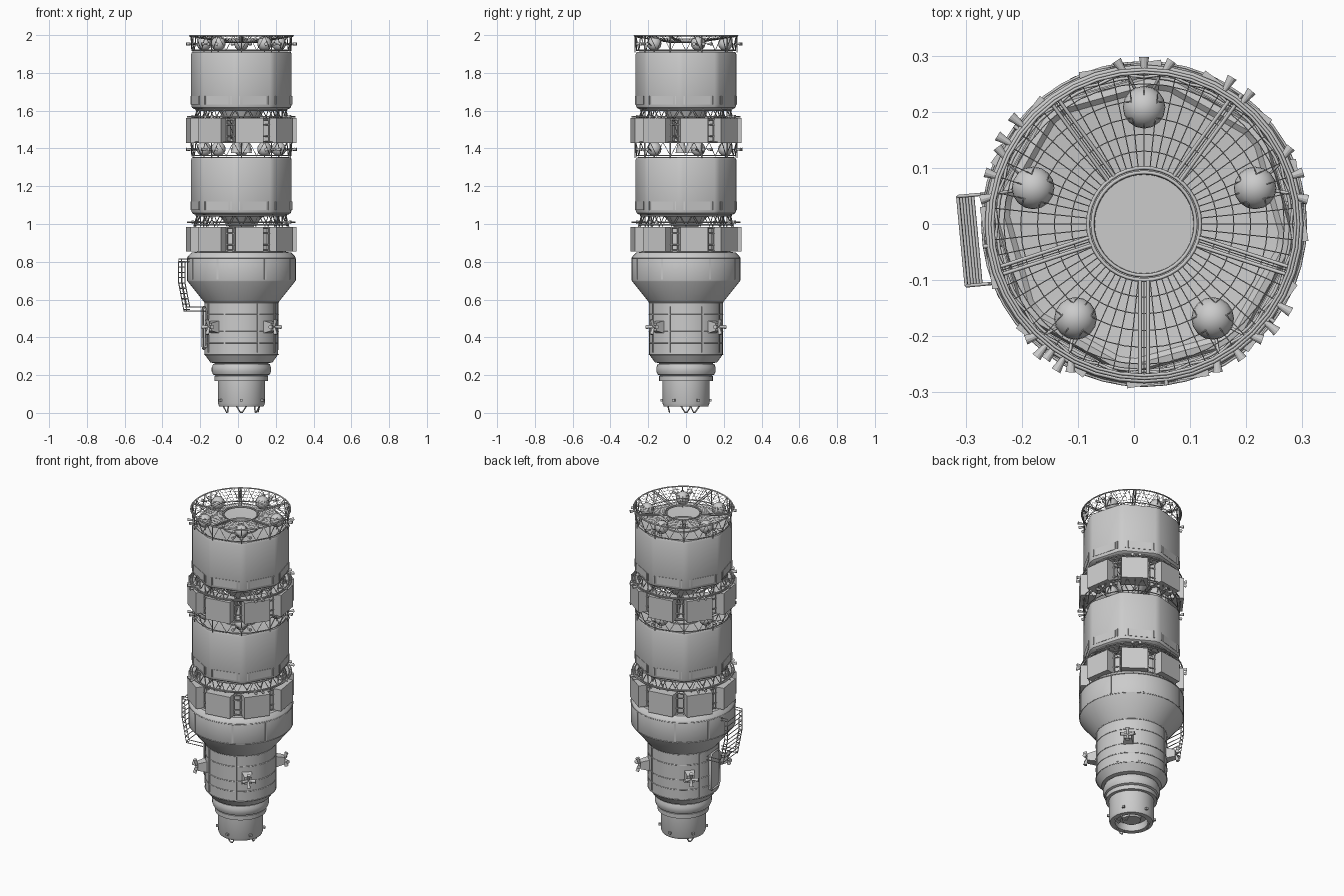
import bpy, bmesh, math
from mathutils import Vector, Matrix

if "Cube" in bpy.data.objects:
    bpy.data.objects.remove(bpy.data.objects["Cube"])

CX = 0.018  # body axis is offset a little because of the ladder


def pol(r, deg, z):
    a = math.radians(deg)
    return Vector((CX + r * math.cos(a), r * math.sin(a), z))


def finish(name, bm, smooth=True):
    bmesh.ops.recalc_face_normals(bm, faces=bm.faces)
    me = bpy.data.meshes.new(name)
    bm.to_mesh(me)
    bm.free()
    ob = bpy.data.objects.new(name, me)
    bpy.context.collection.objects.link(ob)
    if smooth:
        bpy.ops.object.select_all(action='DESELECT')
        ob.select_set(True)
        bpy.context.view_layer.objects.active = ob
        bpy.ops.object.shade_smooth_by_angle(angle=math.radians(28))
    return ob


def lathe(name, profile, angles=None, smooth=True):
    """Stack rings of (radius, z) around the body axis, with both ends capped."""
    angles = angles or [i * 7.5 for i in range(48)]
    bm = bmesh.new()
    rings = [[bm.verts.new(pol(r, a, z)) for a in angles] for r, z in profile]
    n = len(angles)
    for lo, hi in zip(rings, rings[1:]):
        for i in range(n):
            bm.faces.new((lo[i], lo[(i + 1) % n], hi[(i + 1) % n], hi[i]))
    bm.faces.new(rings[0])
    bm.faces.new(rings[-1])
    return finish(name, bm, smooth)


def boxes(name, items):
    """Boxes at (radius, angle, z, (radial, tangential, height))."""
    bm = bmesh.new()
    for r, a, z, size in items:
        m = (Matrix.Translation(pol(r, a, z)) @ Matrix.Rotation(math.radians(a), 4, 'Z')
             @ Matrix.Diagonal((*size, 1)))
        bmesh.ops.create_cube(bm, size=1, matrix=m)
    return finish(name, bm, False)


def cones(name, items):
    """Nozzles at (start, direction, start radius, end radius, length)."""
    bm = bmesh.new()
    for p, d, r1, r2, ln in items:
        d = Vector(d).normalized()
        m = Matrix.Translation(p + d * ln / 2) @ d.to_track_quat('Z', 'Y').to_matrix().to_4x4()
        bmesh.ops.create_cone(bm, cap_ends=True, segments=12, radius1=r1, radius2=r2, depth=ln, matrix=m)
    return finish(name, bm)


def wires(name, paths, rad):
    """Bars along (points, closed) paths."""
    cu = bpy.data.curves.new(name, 'CURVE')
    cu.dimensions = '3D'
    cu.bevel_depth = rad
    cu.bevel_resolution = 0
    cu.use_fill_caps = True
    for pts, closed in paths:
        sp = cu.splines.new('POLY')
        sp.points.add(len(pts) - 1)
        for q, p in zip(sp.points, pts):
            q.co = (*p, 1)
        sp.use_cyclic_u = closed
    ob = bpy.data.objects.new(name, cu)
    bpy.context.collection.objects.link(ob)
    return ob


def ring(r, z, n=40):
    return ([pol(r, i * 360 / n, z) for i in range(n)], True)


def zigzag(r0, z0, r1, z1, n, start=0):
    step = 360 / n
    pts = []
    for i in range(n):
        pts += [pol(r0, start + i * step, z0), pol(r1, start + (i + 0.5) * step, z1)]
    return (pts, True)


# docking collar, crew cabin and shoulder
lathe("docking_collar", [(.085, .075), (.09, .035), (.118, .035), (.124, .05), (.124, .17), (.142, .17),
                         (.142, .195), (.13, .2)])
lathe("docking_hub", [(.05, .05), (.055, .08)])
lathe("collar_ring", [(.13, .195), (.15, .203), (.157, .22), (.157, .24), (.15, .258), (.13, .264)])
lathe("crew_cabin", [(.14, .262), (.165, .268), (.195, .31), (.196, .585), (.2, .59), (.284, .695), (.288, .705),
                     (.288, .815), (.283, .83), (.262, .85), (.2, .852)])
wires("cabin_seams", [ring(r, z, 48) for r, z in
                      ((.196, .31), (.196, .37), (.196, .43), (.196, .52), (.196, .585), (.286, .70), (.288, .82))], .0025)
boxes("cabin_ribs", [(.196, -90 + s * 30 + k * 90, .45, (.006, .012, .26)) for k in range(4) for s in (-.9, .9)]
      + [(.288, -90 + s * 26 + k * 90, .76, (.005, .012, .11)) for k in range(4) for s in (-1, 1)])
boxes("collar_latches", [(.126, 30 + 60 * k, .067, (.02, .014, .012)) for k in range(6)])

# guide petals under the docking collar
petals = []
for a in (-90, 30, 150, 0):
    petals.append(([pol(.1, a - 16, .038), pol(.088, a - 4, .004), pol(.088, a + 4, .004), pol(.1, a + 16, .038)], False))
wires("guide_petals", petals, .004)

# four thruster pods on the cabin
pods = bmesh.new()
nozzles = []
for a in (45, 135, 225, 315):
    m = Matrix.Translation(pol(.208, a, .455)) @ Matrix.Rotation(math.radians(a), 4, 'Z')
    v = bmesh.ops.create_cube(pods, size=1, matrix=m @ Matrix.Diagonal((.07, .06, .075, 1)))['verts']
    for p in v:  # taper the outer side into a wedge
        loc = m.inverted() @ p.co
        if loc.x > 0:
            p.co = m @ Vector((loc.x, loc.y * .7, loc.z * .55))
    q = pol(.243, a, .455)
    out = pol(1, a, 0) - pol(0, a, 0)
    side = Vector((-out.y, out.x, 0))
    for d in (side, -side, Vector((0, 0, 1)), Vector((0, 0, -1))):
        nozzles.append((q, d + out * .35, .005, .011, .042))
finish("thruster_pods", pods, False)
cones("pod_nozzles", nozzles)

# ladder and hatch on the left side
A = 185.4


def side_pt(r, t, z):
    return pol(r, A, z) + Vector((math.sin(math.radians(A)), -math.cos(math.radians(A)), 0)) * t


rails = []
outer = [(.285, .815), (.326, .815), (.326, .69), (.298, .54), (.195, .54)]
inner = [(.285, .80), (.308, .80), (.308, .69), (.282, .56), (.195, .56)]
for t in (-.08, .08):
    for path in (outer, inner):
        rails.append(([side_pt(r, t, z) for r, z in path], False))
for i in range(10):
    z = .80 - i * .028
    r = .326 if z > .69 else .326 - (.69 - z) * .187
    rails.append(([side_pt(r, -.08, z), side_pt(r, .08, z)], False))
    for t in (-.08, .08):
        rails.append(([side_pt(r, t, z), side_pt(r - .018, t, z)], False))
wires("ladder", rails, .003)
boxes("hatch", [(.192, A, .45, (.016, .1, .21))])
wires("hatch_frame", [([side_pt(.2, t, z) for t, z in ((-.05, .36), (-.035, .34), (.035, .34), (.05, .36), (.05, .54),
                       (.035, .56), (-.035, .56), (-.05, .54))], True)], .007)

# equipment bays: eight boxes around each stage
BOX = [-81.3 + 45 * k for k in range(8)]
lathe("lower_bay_core", [(.235, .845), (.235, .975), (.2, .985)])
for label, zc in (("lower", .92), ("upper", 1.495)):
    boxes(label + "_bay_boxes", [(.2425, a, zc, (.085, .148, .13)) for a in BOX])
    wires(label + "_bay_frame", [ring(.25, zc + d) for d in (-.06, -.03, .03, .06)]
          + [([pol(.25, a + 22.5 + s, zc - .065), pol(.25, a + 22.5 + s, zc + .065)], False)
             for a in BOX for s in (-4, 4)], .004)

# two propellant tanks: octagons with narrow corner facets
CORNERS = [-97 + 45 * k + s for k in range(8) for s in (-3.5, 0, 3.5)]
for label, z in (("lower", 1.05), ("upper", 1.608)):
    lathe(label + "_tank", [(.2, z - .008), (.25, z), (.262, z + .008), (.267, z + .024), (.267, z + .29), (.262, z + .302),
                            (.25, z + .304), (.24, z + .295), (.1, z + .28)], CORNERS)
    lathe(label + "_tank_cap", [(.102, z + .27), (.102, z + .288), (.09, z + .288), (.088, z + .285)])
    boxes(label + "_tank_panels", [(.2525, -74.5 + 45 * k, z + .047, (.004, .13, .045)) for k in range(8)])
    boxes(label + "_tank_straps", [(.2655, -97 + 45 * k + 5 * s, z + .047, (.008, .006, .045)) for k in range(8) for s in (-1, 1)])
    # truss under the tank with an outer handling ring
    wires(label + "_tank_mount", [ring(.24, z - .005), ring(.25, z - .055), zigzag(.25, z - .062, .235, z, 24),
                                  zigzag(.2, z - .062, .2, z, 16)], .004)
    wires(label + "_mount_ring", [ring(.28, z - .04), ring(.268, z - .04)]
          + [([pol(.24, 45 * k + 8, z - .04), pol(.29, 45 * k + 8, z - .04)], False) for k in range(8)], .004)
    # truss ring above the tank with five pressure spheres
    t, h = z + .3, (.089 if label == "upper" else .083)
    wires(label + "_top_truss", [ring(.27, t + h), ring(.262, t + .012), zigzag(.262, t + .01, .27, t + h, 20, 18)]
          + [([pol(.27, 18 + 36 * k, t), pol(.27, 18 + 36 * k, t + h)], False) for k in range(10)], .003)
    bm = bmesh.new()
    for k in range(5):
        bmesh.ops.create_uvsphere(bm, u_segments=16, v_segments=12, radius=.038,
                                  matrix=Matrix.Translation(pol(.208, 18 + 72 * k, t + .047)))
    finish(label + "_pressure_spheres", bm)
    wires(label + "_sphere_struts", [([pol(.208, 18 + 72 * k, t - .01), pol(.208, 18 + 72 * k, t + .02),
                                       pol(.265, 18 + 72 * k + s, t + .05)], False) for k in range(5) for s in (-6, 6)], .003)
    # small attitude nozzles on both trusses
    jets = []
    for k in range(5):
        for s, tilt in ((-7, -.5), (0, 0), (7, .5)):
            a = 18 + 72 * k + s
            out = pol(1, a, 0) - pol(0, a, 0)
            side = Vector((-out.y, out.x, 0))
            jets.append((pol(.268, a, t + .045), out + side * tilt, .004, .009, .03))
    for k in range(4):
        for s in (-4, 4):
            a = 45 * 2 * k + 55 + s
            jets.append((pol(.275, a, z - .04), pol(1, a, 0) - pol(0, a, 0), .004, .009, .03))
    cones(label + "_attitude_nozzles", jets)

# spoke beams and wire net over the top truss
spokes = []
for k in range(5):
    a = 54 + 72 * k
    off = Vector((-math.sin(math.radians(a)), math.cos(math.radians(a)), 0)) * .007
    for s in (-1, 1):
        spokes.append(([pol(.1, a, 1.965) + off * s, pol(.272, a, 1.992) + off * s], False))
wires("top_spokes", spokes + [ring(.1, 1.965), ring(.092, 1.963), ring(.275, 1.996)], .0035)
wires("top_net", [ring(.1 + .03 * i, 1.965 + .0045 * i) for i in range(1, 6)]
      + [([pol(.1, 6 * k, 1.965), pol(.272, 6 * k, 1.992)], False) for k in range(60)], .0009)

# upper stage engine cluster
lathe("thrust_cone", [(.035, 1.45), (.05, 1.46), (.12, 1.605)])
down = Vector((0, 0, -1))
cones("engine_bells", [(pol(.036, 45 + 90 * k, 1.46), down, .012, .03, .085) for k in range(4)])
wires("engine_struts", [zigzag(.05, 1.45, .2, 1.57, 8), ring(.06, 1.46)], .004)
lathe("lower_engine_mount", [(.06, .98), (.12, 1.045)])
